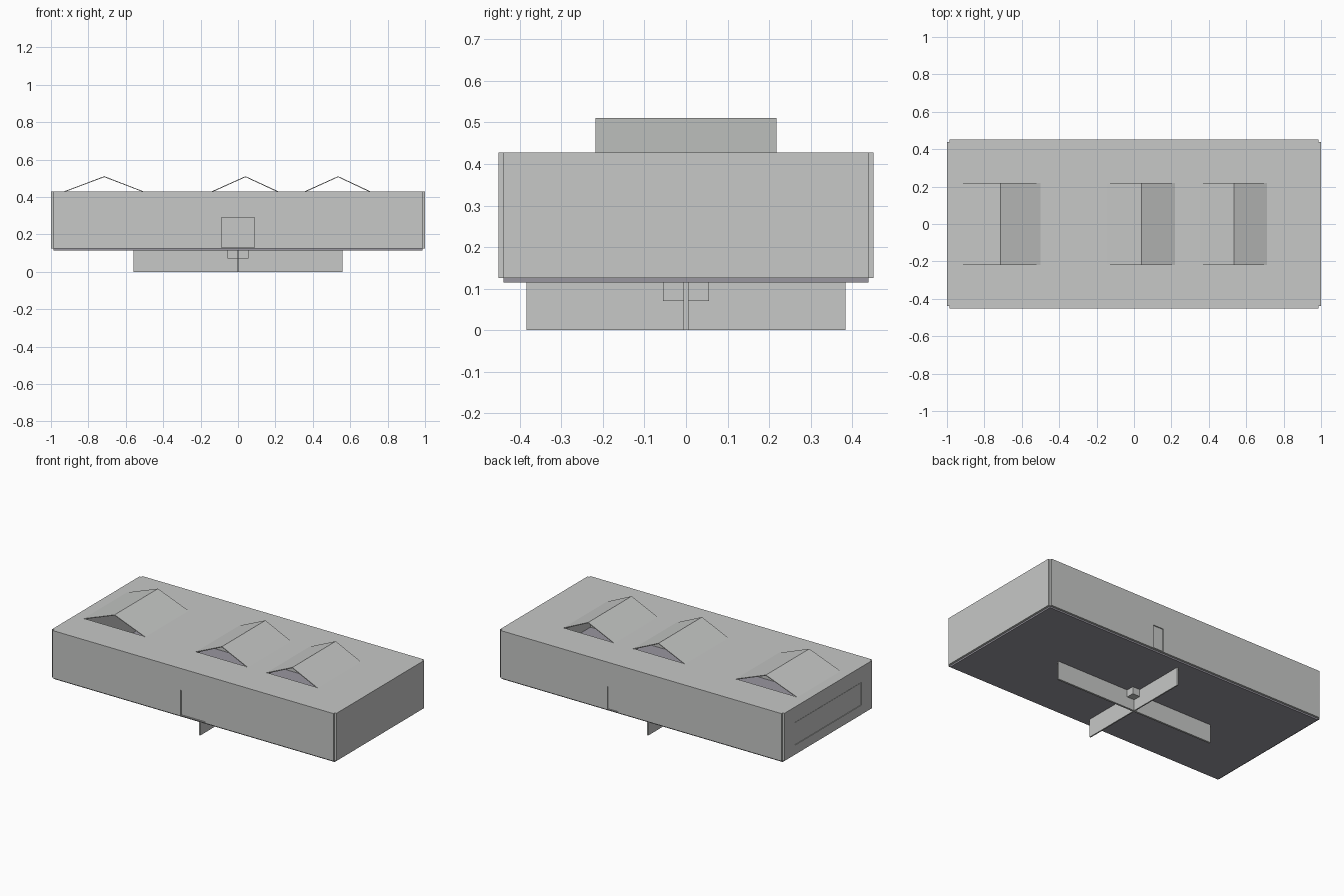
import bpy, bmesh

default = bpy.data.objects.get("Cube")
if default:
    bpy.data.objects.remove(default, do_unlink=True)


def material(name, rgb):
    m = bpy.data.materials.new(name)
    m.use_nodes = True
    m.diffuse_color = (*rgb, 1)
    m.node_tree.nodes["Principled BSDF"].inputs["Base Color"].default_value = (*rgb, 1)
    return m


light = material("light grey", (0.57, 0.58, 0.57))
dusk = material("dull violet grey", (0.32, 0.31, 0.35))


def prism(name, outline, low, high, axis="z", mat=light):
    """Extrude a closed outline along z, or an x-z outline along y."""
    bm = bmesh.new()
    place = (lambda a, b, c: (a, b, c)) if axis == "z" else (lambda a, b, c: (a, c, b))
    face = bm.faces.new([bm.verts.new(place(a, b, low)) for a, b in outline])
    grown = bmesh.ops.extrude_face_region(bm, geom=[face])["geom"]
    shift = place(0, 0, high - low)
    bmesh.ops.translate(bm, vec=shift, verts=[v for v in grown if isinstance(v, bmesh.types.BMVert)])
    bmesh.ops.recalc_face_normals(bm, faces=bm.faces)
    mesh = bpy.data.meshes.new(name)
    bm.to_mesh(mesh)
    bm.free()
    mesh.materials.append(mat)
    ob = bpy.data.objects.new(name, mesh)
    bpy.context.collection.objects.link(ob)
    return ob


def box(name, x0, x1, y0, y1, z0, z1, mat=light):
    return prism(name, [(x0, y0), (x1, y0), (x1, y1), (x0, y1)], z0, z1, mat=mat)


def cut(target, cutter):
    cutter.hide_render = True
    mod = target.modifiers.new("opening", "BOOLEAN")
    mod.operation = "DIFFERENCE"
    mod.solver = "EXACT"
    mod.object = cutter
    bpy.context.view_layer.objects.active = target
    bpy.ops.object.modifier_apply(modifier=mod.name)
    bpy.data.objects.remove(cutter, do_unlink=True)


X, Y, NOTCH = 1.0, 0.452, 0.013
BASE, TOP, WALL = 0.125, 0.428, 0.025

# Hall shell with notched corners, hollow and open below
x, y = X - NOTCH, Y - NOTCH
corner = [(X, y), (x, y), (x, Y)]
outline = corner + [(-a, b) for a, b in reversed(corner)]
outline += [(-a, -b) for a, b in corner] + [(a, -b) for a, b in reversed(corner)]
shell = prism("hall_shell", outline, BASE, TOP)
cut(shell, box("cavity", WALL - x, x - WALL, WALL - y, y - WALL, BASE - 0.1, TOP - 0.015))

# Roof lights: open-ended thin gables over roof openings
for label, left, ridge, right in (("right", -0.935, -0.715, -0.5),
                                  ("middle", -0.145, 0.04, 0.22),
                                  ("left", 0.352, 0.535, 0.712)):
    cut(shell, box("hole", left + 0.006, right - 0.006, -0.214, 0.214, TOP - 0.1, TOP + 0.1))
    peak, thick = 0.511, 0.005
    gable = [(left, TOP), (ridge, peak), (right, TOP), (right - 0.012, TOP), (ridge, peak - thick),
             (left + 0.012, TOP)]
    prism(label + "_roof_light", gable, -0.218, 0.218, "y")

# Front double door, set back in its opening
cut(shell, box("hole", -0.087, 0.087, -1, -Y + 0.01, 0.13, 0.29))
for side, x0, x1 in (("right", -0.085, -0.001), ("left", 0.001, 0.085)):
    box(side + "_front_door", x0, x1, -Y + 0.005, -Y + 0.012, 0.132, 0.288)

# Back door recess and end panel
cut(shell, box("hole", 0.163, 0.237, Y - 0.006, 1, 0.13, 0.275))
cut(shell, box("hole", -2, -X + 0.004, -0.335, 0.335, 0.185, 0.33))
box("end_panel", -X + 0.002, -X + 0.005, -0.332, 0.332, 0.188, 0.327)

# Floor plate
box("floor", -x, x, -y, y, 0.115, BASE, dusk)

# Crossed support blades and centre hub
box("long_support", -0.56, 0.56, -0.006, 0.006, 0, 0.116)
box("cross_support", -0.004, 0.004, -0.384, 0.384, 0, 0.116)
box("support_hub", -0.055, 0.055, -0.055, 0.055, 0.07, 0.116)
